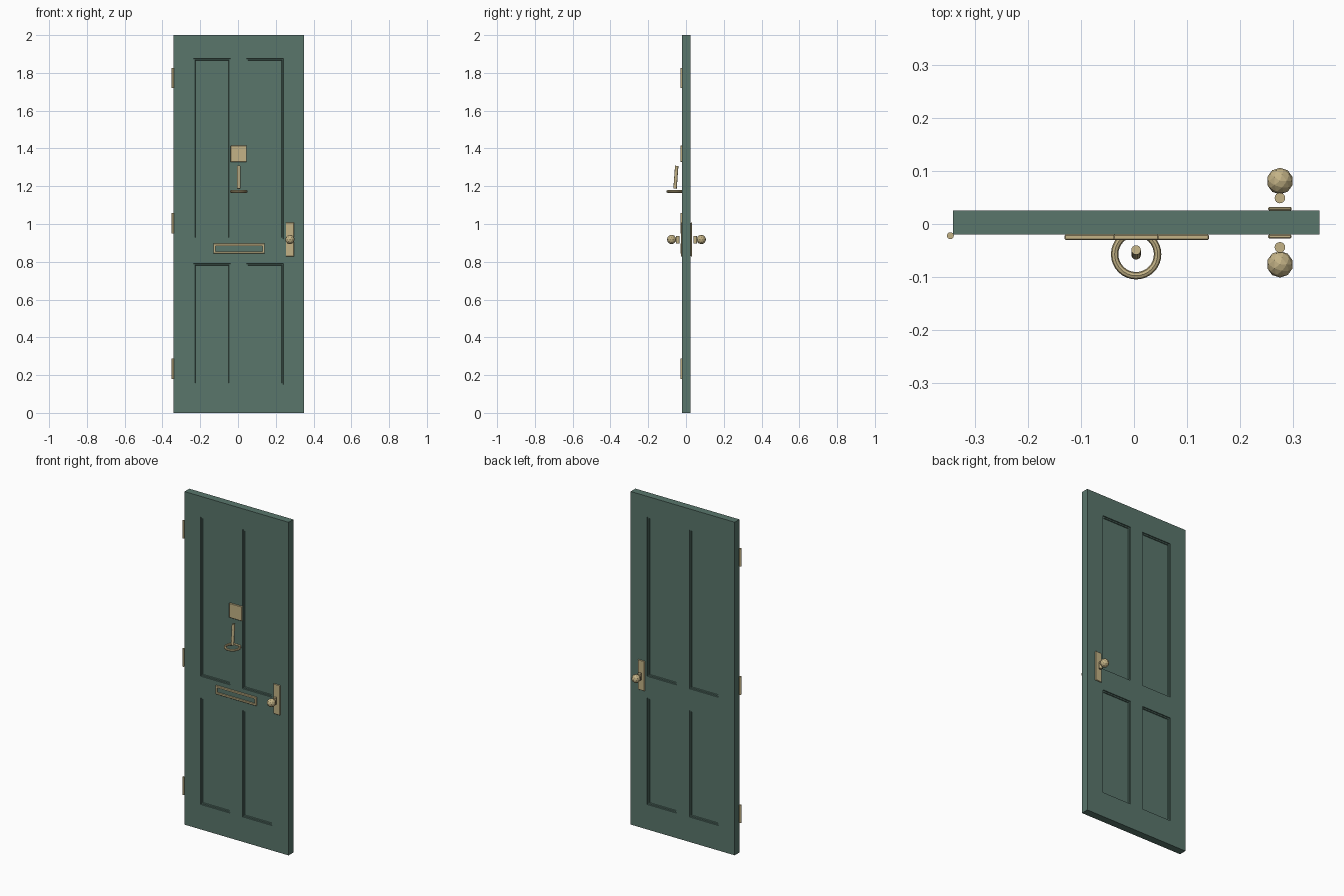
import bpy, bmesh
from mathutils import Vector

cube = bpy.data.objects.get("Cube")
if cube:
    bpy.data.objects.remove(cube, do_unlink=True)


def material(name, rgb):
    m = bpy.data.materials.new(name)
    m.use_nodes = True
    m.diffuse_color = (*rgb, 1)
    m.node_tree.nodes["Principled BSDF"].inputs["Base Color"].default_value = (*rgb, 1)
    return m


GREEN = material("door green", (0.10, 0.18, 0.148))
BRASS = material("pale brass", (0.55, 0.45, 0.24))


def make(name, bm, mat):
    bmesh.ops.recalc_face_normals(bm, faces=bm.faces[:])
    mesh = bpy.data.meshes.new(name)
    bm.to_mesh(mesh)
    bm.free()
    mesh.materials.append(mat)
    ob = bpy.data.objects.new(name, mesh)
    bpy.context.collection.objects.link(ob)
    return ob


def box(name, x, y, z, mat=BRASS, bevel=0.002):
    bm = bmesh.new()
    bmesh.ops.create_cube(bm, size=1)
    for v in bm.verts:
        v.co = Vector([(a + b) / 2 + c * (b - a) for (a, b), c in zip((x, y, z), v.co)])
    bmesh.ops.bevel(bm, geom=bm.edges[:], offset=bevel, segments=1, affect='EDGES')
    return make(name, bm, mat)


def rod(name, start, end, radius, sides=16):
    start, end = Vector(start), Vector(end)
    bm = bmesh.new()
    bmesh.ops.create_cone(bm, cap_ends=True, segments=sides, radius1=radius,
                          radius2=radius, depth=(end - start).length)
    turn = Vector((0, 0, 1)).rotation_difference(end - start)
    for v in bm.verts:
        v.co = turn @ v.co + (start + end) / 2
    return make(name, bm, BRASS)


# Door slab: a grid on each side, with the four panels sunk in
XS = (-0.341, -0.235, -0.04, 0.045, 0.24, 0.35)
ZS = (0, 0.15, 0.79, 0.92, 1.875, 2)
FRONT, BACK = -0.02, 0.025
bm = bmesh.new()
panels = []
layers = []
for y in (FRONT, BACK):
    grid = [[bm.verts.new((x, y, z)) for z in ZS] for x in XS]
    layers.append(grid)
    for i in range(5):
        for j in range(5):
            quad = [grid[i][j], grid[i + 1][j], grid[i + 1][j + 1], grid[i][j + 1]]
            face = bm.faces.new(quad if y == FRONT else quad[::-1])
            if i % 2 and j % 2:
                panels.append(face)
f, b = layers
for k in range(5):
    for e in (0, 5):
        bm.faces.new((f[e][k], f[e][k + 1], b[e][k + 1], b[e][k]))
        bm.faces.new((f[k][e], f[k + 1][e], b[k + 1][e], b[k][e]))
bmesh.ops.recalc_face_normals(bm, faces=bm.faces[:])
for thickness, depth in ((0.001, -0.006), (0.010, 0), (0.002, -0.005)):
    bmesh.ops.inset_individual(bm, faces=panels, thickness=thickness, depth=depth)
make("door", bm, GREEN)

# Hinge barrels
for label, z in (("lower", 0.18), ("middle", 0.95), ("upper", 1.72)):
    rod(label + "_hinge", (-0.346, -0.022, z), (-0.346, -0.022, z + 0.107), 0.0065)

# Lock plates, stems and faceted knobs on both sides
for label, y, s in (("front", FRONT, -1), ("back", BACK, 1)):
    box(label + "_lock_plate", (0.253, 0.297), sorted((y, y + s * 0.007)), (0.828, 1.008))
    stem_y = y + s * 0.024
    rod(label + "_knob_stem", (0.275, stem_y, 0.897), (0.275, stem_y, 0.937), 0.01)
    bm = bmesh.new()
    bmesh.ops.create_icosphere(bm, subdivisions=2, radius=0.025)
    bmesh.ops.translate(bm, verts=bm.verts[:], vec=(0.275, y + s * 0.056, 0.918))
    make(label + "_knob", bm, BRASS)

# Letter plate: a frame around an open slot
bm = bmesh.new()
bmesh.ops.create_cube(bm, size=1)
for v in bm.verts:
    v.co = (0.005 + v.co.x * 0.272, -0.025 + v.co.y * 0.01, 0.87 + v.co.z * 0.052)
bmesh.ops.bevel(bm, geom=bm.edges[:], offset=0.002, segments=1, affect='EDGES')
face = min(bm.faces, key=lambda q: q.calc_center_median().y)
bmesh.ops.inset_individual(bm, faces=[face], thickness=0.013)
bmesh.ops.inset_individual(bm, faces=[face], thickness=0.0005, depth=-0.008)
letter = make("letter_plate", bm, BRASS)
letter.data.materials.append(GREEN)
slot = min((p for p in letter.data.polygons if p.normal.y < -0.9 and p.center.y > -0.026),
           key=lambda p: -p.area)
slot.material_index = 1

# Knocker: wall plate, tilted arm and flat ring
box("knocker_plate", (-0.039, 0.046), (-0.03, FRONT), (1.328, 1.415))
rod("knocker_arm", (0.004, -0.058, 1.187), (0.004, -0.049, 1.308), 0.009)
bpy.ops.mesh.primitive_torus_add(major_segments=32, minor_segments=8, major_radius=0.0405,
                                 minor_radius=0.007, location=(0.004, -0.057, 1.172))
ring = bpy.context.object
ring.name = "knocker_ring"
ring.data.materials.append(BRASS)
bpy.ops.object.shade_smooth_by_angle()
